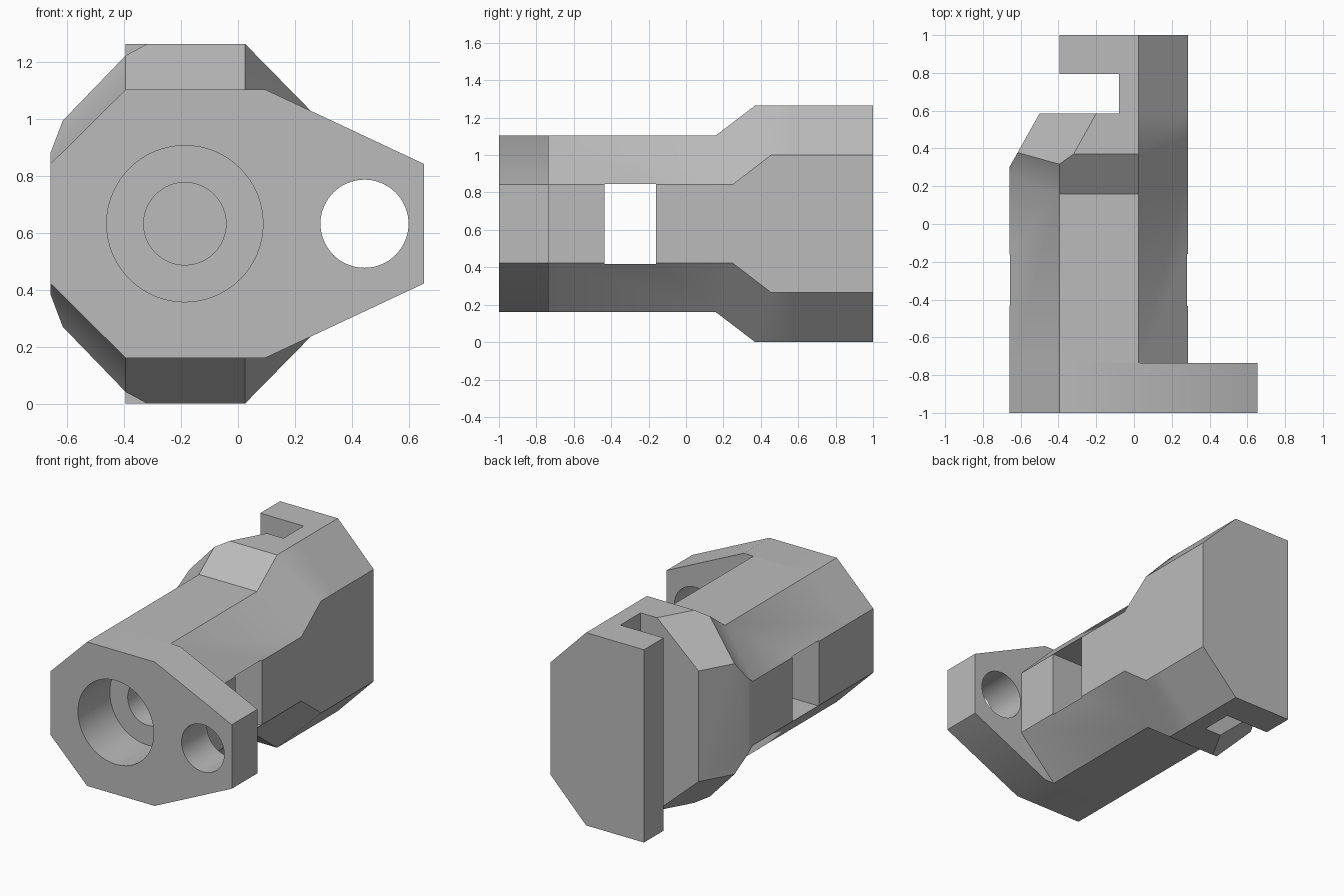
import bpy, bmesh, math
from mathutils import Vector

if "Cube" in bpy.data.objects:
    bpy.data.objects.remove(bpy.data.objects["Cube"])

MID = 0.6325                     # height of the horizontal symmetry plane
LEFT, RIGHT = -0.66, 0.285       # side walls
FLAT_L, FLAT_R = -0.395, 0.025   # ends of the flat top
BORE_X, EAR_X = -0.187, 0.445

grey = bpy.data.materials.new("grey metal")
grey.use_nodes = True
grey.diffuse_color = (0.5, 0.5, 0.5, 1)
grey.node_tree.nodes["Principled BSDF"].inputs["Base Color"].default_value = (0.5, 0.5, 0.5, 1)


def loft(name, rings, planes=()):
    """Skin rings of (x, y, height above MID), each mirrored below MID, then trim."""
    bm = bmesh.new()
    loops = []
    for half in rings:
        pts = [(x, y, MID + h) for x, y, h in half]
        pts += [(x, y, MID - h) for x, y, h in reversed(half)]
        loops.append([bm.verts.new(p) for p in pts])
    n = len(loops[0])
    for a, b in zip(loops, loops[1:]):
        for i in range(n):
            j = (i + 1) % n
            bm.faces.new((a[i], a[j], b[j], b[i]))
    bm.faces.new(loops[0])
    bm.faces.new(loops[-1])
    for co, normal in planes:
        cut = bmesh.ops.bisect_plane(bm, geom=bm.verts[:] + bm.edges[:] + bm.faces[:],
                                     plane_co=co, plane_no=normal, clear_outer=True)
        edges = [e for e in cut["geom_cut"] if isinstance(e, bmesh.types.BMEdge)]
        bmesh.ops.edgeloop_fill(bm, edges=edges)
    bmesh.ops.recalc_face_normals(bm, faces=bm.faces[:])
    mesh = bpy.data.meshes.new(name)
    bm.to_mesh(mesh)
    bm.free()
    mesh.materials.append(grey)
    obj = bpy.data.objects.new(name, mesh)
    bpy.context.collection.objects.link(obj)
    return obj


def prism(name, half, y0, y1):
    return loft(name, [[(x, y, h) for x, h in half] for y in (y0, y1)])


def cylinder(name, x, radius, y0, y1):
    bpy.ops.mesh.primitive_cylinder_add(vertices=64, radius=radius, depth=y1 - y0,
                                        location=(x, (y0 + y1) / 2, MID),
                                        rotation=(math.pi / 2, 0, 0))
    obj = bpy.context.object
    obj.name = name
    obj.data.materials.append(grey)
    return obj


def activate(obj):
    bpy.ops.object.select_all(action="DESELECT")
    obj.select_set(True)
    bpy.context.view_layer.objects.active = obj


def carve(obj, cutters):
    activate(obj)
    for cutter in cutters:
        mod = obj.modifiers.new("cut", "BOOLEAN")
        mod.operation, mod.solver, mod.object = "DIFFERENCE", "EXACT", cutter
        bpy.ops.object.modifier_apply(modifier=mod.name)


# Front flange with its side ear
flange = prism("front_flange",
               [(LEFT, 0.21), (FLAT_L, 0.4725), (0.095, 0.4725), (0.655, 0.21)], -1, -0.735)


# Octagonal body that flares taller, trimmed by three tapering planes at the rear
def body_ring(y_side, y_top, h_side, h_top):
    return [(LEFT, y_side, h_side), (FLAT_L, y_top, h_top),
            (FLAT_R, y_top, h_top), (RIGHT, y_side, h_side)]


corner = (-0.32, 0.37)
tapers = [((LEFT, 0.30, MID), Vector((-1, 0.56, 0)))]
for s in (1, -1):
    tapers.append(((*corner, MID + s * MID), Vector((-0.057, 0.0318, s * 0.0636))))
body = loft("body", [body_ring(-0.735, -0.735, 0.21, 0.4725),
                     body_ring(0.25, 0.16, 0.21, 0.4725),
                     body_ring(0.455, 0.37, 0.3675, MID),
                     body_ring(0.585, 0.585, 0.3675, MID)], tapers)

# Rear hook: narrow neck and end plate
neck = prism("hook_neck", [(-0.08, MID), (FLAT_R, MID), (RIGHT, 0.3675)], 0.585, 0.795)
plate = prism("hook_plate", [(FLAT_L, MID), (FLAT_R, MID), (RIGHT, 0.3675)], 0.795, 1)

# Stepped bore, ear hole and cross window
wide_bore = cylinder("wide_bore_cutter", BORE_X, 0.275, -1.1, -0.67)
deep_bore = cylinder("deep_bore_cutter", BORE_X, 0.145, -1.1, -0.3)
ear_hole = cylinder("ear_hole_cutter", EAR_X, 0.155, -1.1, -0.6)
window = prism("window_cutter", [(-0.8, 0.214), (0.5, 0.214)], -0.435, -0.16)
carve(flange, [wide_bore, ear_hole])
carve(body, [wide_bore, window, deep_bore])
for cutter in (wide_bore, deep_bore, ear_hole, window):
    bpy.data.objects.remove(cutter)

for part in (flange, body, neck, plate):
    activate(part)
    bpy.ops.object.shade_smooth_by_angle(angle=math.radians(30))
